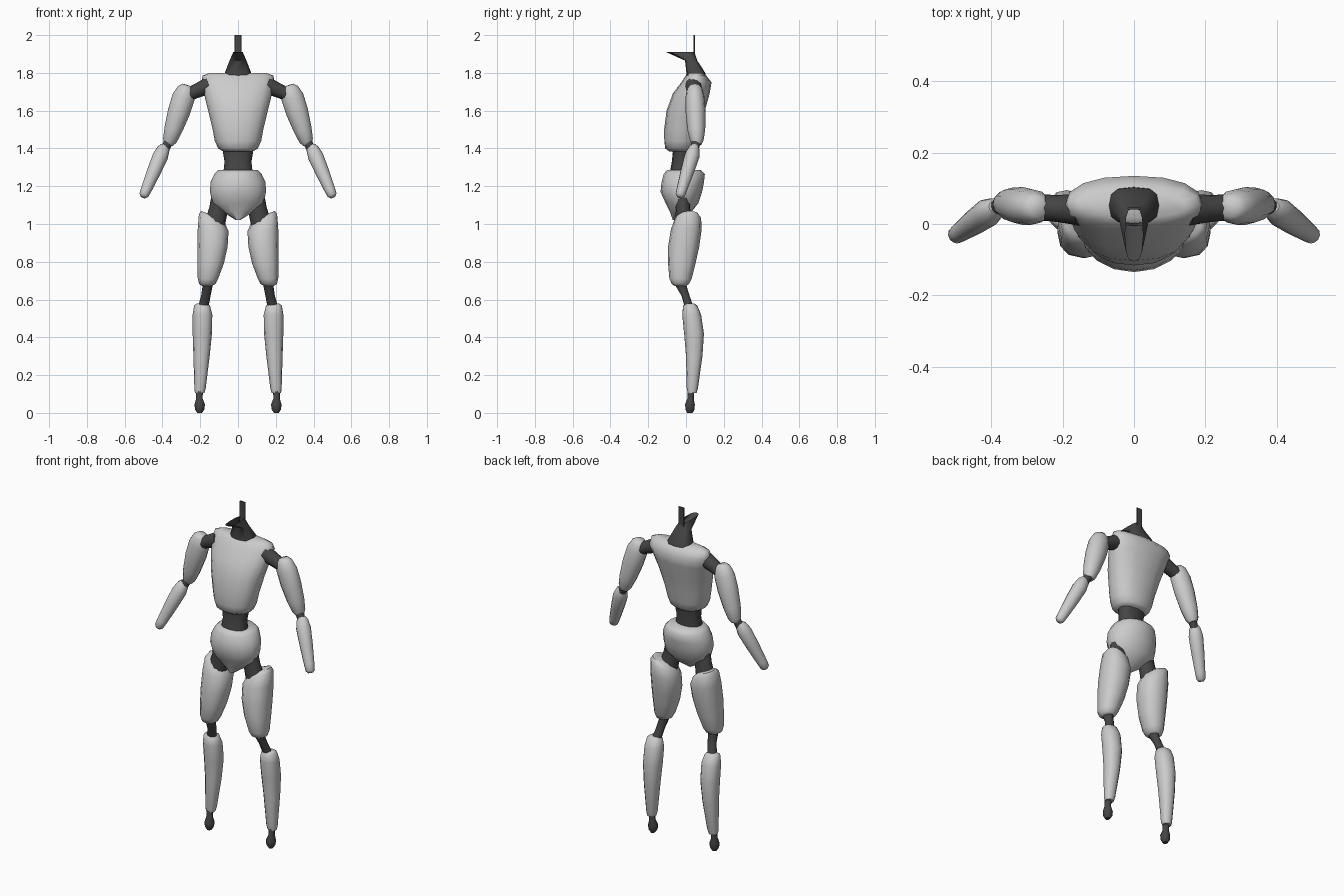
import bpy, bmesh
from math import sin, cos, pi, radians
from mathutils import Vector

dark = bpy.data.materials.new("dark_joint")
dark.diffuse_color = (0.06, 0.06, 0.06, 1)


def spow(v, p):
    return (abs(v) ** p) * (1 if v >= 0 else -1)


def skin(name, rings, caps=True, joint=False, mirror=False):
    """Bridge rings of points into one smooth-shaded part."""
    bm = bmesh.new()
    vs = [[bm.verts.new(p) for p in r] for r in rings]
    n = len(vs[0])
    for a, b in zip(vs, vs[1:]):
        for i in range(n):
            j = (i + 1) % n
            bm.faces.new((a[i], a[j], b[j], b[i]))
    if caps:
        bm.faces.new(vs[0][::-1])
        bm.faces.new(vs[-1])
    bmesh.ops.recalc_face_normals(bm, faces=bm.faces)
    me = bpy.data.meshes.new(name)
    bm.to_mesh(me)
    bm.free()
    ob = bpy.data.objects.new(name, me)
    bpy.context.collection.objects.link(ob)
    if joint:
        me.materials.append(dark)
    bpy.ops.object.select_all(action='DESELECT')
    ob.select_set(True)
    bpy.context.view_layer.objects.active = ob
    bpy.ops.object.shade_smooth_by_angle(angle=radians(55))
    if mirror:
        m = ob.modifiers.new("mirror", 'MIRROR')
        m.use_axis[0] = True
        m.use_mirror_merge = False
    return ob


def stack(name, rows, sides=16, power=2.3, **kw):
    """Horizontal sections: (z, x0, x1, y0, y1[, tilt of z along x])."""
    rings = []
    for z, x0, x1, y0, y1, *tilt in rows:
        k = tilt[0] if tilt else 0
        ring = []
        for i in range(sides):
            a = 2 * pi * i / sides
            dx = spow(cos(a), 2 / power) * (x1 - x0) / 2
            dy = spow(sin(a), 2 / power) * (y1 - y0) / 2
            ring.append(((x0 + x1) / 2 + dx, (y0 + y1) / 2 + dy, z + k * dx))
        rings.append(ring)
    return skin(name, rings, **kw)


def centred(rows):
    return [(z, -w, w, y0, y1) for z, w, y0, y1 in rows]


def limb(name, a, b, rows, sides=12, **kw):
    """Sections along a-b: (t, half width, half depth)."""
    a, b = Vector(a), Vector(b)
    axis = (b - a).normalized()
    u = Vector((0, 1, 0)).cross(axis).normalized()
    v = axis.cross(u)
    rings = [[a.lerp(b, t) + u * (cos(2 * pi * i / sides) * ru) + v * (sin(2 * pi * i / sides) * rv)
              for i in range(sides)] for t, ru, rv in rows]
    return skin(name, rings, mirror=True, **kw)


# Torso, waist and pelvis
stack("chest", centred([
    (1.385, .08, -.09, .04), (1.40, .105, -.11, .055), (1.44, .123, -.115, .065),
    (1.50, .134, -.116, .077), (1.60, .158, -.103, .10), (1.69, .180, -.07, .125),
    (1.75, .193, -.025, .135), (1.785, .188, -.002, .108), (1.80, .15, .02, .085)]))
stack("waist", centred([
    (1.43, .085, -.075, .03), (1.38, .080, -.07, .025), (1.33, .071, -.075, .02),
    (1.25, .080, -.09, .025)]), sides=12, joint=True)
stack("pelvis", centred([
    (1.02, .012, -.07, -.03), (1.065, .08, -.085, .03), (1.11, .137, -.108, .065),
    (1.17, .148, -.135, .085), (1.22, .146, -.13, .095), (1.265, .125, -.118, .10),
    (1.285, .105, -.10, .08)]), power=2)

# Open neck with forward chin lip, and thin post behind
stack("neck", centred([
    (1.775, .072, 0, .105), (1.80, .070, .002, .102), (1.865, .045, -.005, .06),
    (1.91, .025, -.105, .045)]), sides=12, power=3, caps=False, joint=True)
stack("head_post", centred([(1.87, .019, .040, .048), (2.0, .019, .040, .048)]),
      sides=8, power=6, joint=True)

# Legs
limb("hip_joint", (.085, -.02, 1.15), (.125, -.01, .99),
     [(0, .055, .04), (.45, .05, .038), (1, .055, .05)], joint=True)
stack("thigh", [
    (1.052, .10, .195, -.03, .065, .35), (1.032, .073, .207, -.058, .08, .3),
    (.97, .050, .213, -.080, .083, .1), (.88, .055, .215, -.095, .07),
    (.79, .075, .215, -.095, .05), (.71, .105, .213, -.088, .03),
    (.682, .120, .206, -.075, .015), (.672, .140, .19, -.06, .0)],
    sides=12, mirror=True)
stack("knee_joint", [
    (.72, .135, .19, -.07, .01), (.67, .135, .188, -.055, .005),
    (.62, .145, .195, -.025, .02), (.55, .158, .215, -.005, .045)],
    sides=10, power=2, joint=True, mirror=True)
stack("shin", [
    (.578, .165, .22, .0, .045), (.568, .148, .232, -.015, .06),
    (.52, .136, .24, -.02, .08), (.42, .138, .24, -.01, .095),
    (.30, .15, .236, .0, .087), (.13, .171, .231, .004, .063),
    (.105, .178, .228, .01, .056)], sides=12, mirror=True)
stack("ankle", [
    (.13, .186, .222, .008, .045), (.075, .187, .222, .006, .042),
    (.045, .175, .23, -.006, .048), (.018, .178, .228, -.004, .046),
    (0, .19, .216, .006, .036)], sides=10, power=2, joint=True, mirror=True)

# Arms
limb("shoulder_joint", (.15, .04, 1.735), (.275, .047, 1.68),
     [(0, .045, .045), (.5, .038, .038), (1, .034, .036)], joint=True)
limb("upper_arm", (.268, .045, 1.735), (.368, .058, 1.42),
     [(0, .026, .025), (.06, .046, .041), (.2, .060, .050), (.45, .059, .053),
      (.75, .048, .047), (.93, .037, .036), (1, .024, .024)])
limb("elbow_joint", (.36, .056, 1.45), (.40, .042, 1.37),
     [(0, .026, .026), (.5, .023, .022), (1, .025, .025)], joint=True)
limb("forearm", (.387, .048, 1.415), (.503, -.034, 1.142),
     [(0, .022, .018), (.06, .033, .030), (.2, .041, .040), (.5, .037, .036),
      (.85, .029, .028), (.96, .025, .025), (1, .014, .014)])
